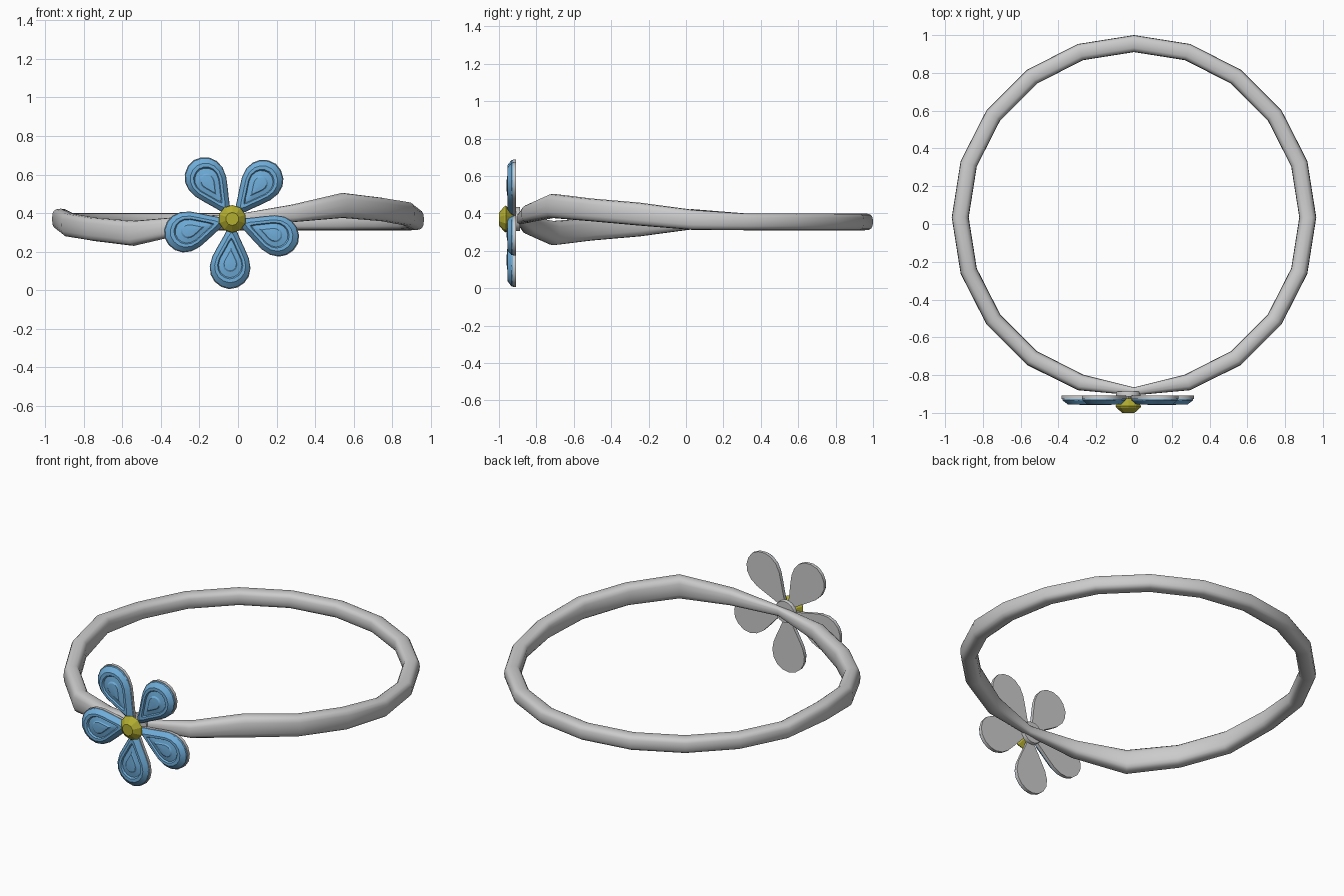
import bpy, bmesh, math
from mathutils import Vector

if "Cube" in bpy.data.objects:
    bpy.data.objects.remove(bpy.data.objects["Cube"])


def material(name, rgb):
    m = bpy.data.materials.new(name)
    m.diffuse_color = (*rgb, 1)
    m.use_nodes = True
    m.node_tree.nodes["Principled BSDF"].inputs["Base Color"].default_value = m.diffuse_color
    return m


def loft(name, rings, mat=None, closed=False, angle=30):
    # skin a list of equal-length rings, capped unless closed
    bm = bmesh.new()
    vs = [[bm.verts.new(p) for p in r] for r in rings]
    n = len(vs[0])
    for i in range(len(vs) if closed else len(vs) - 1):
        a, b = vs[i], vs[(i + 1) % len(vs)]
        for j in range(n):
            k = (j + 1) % n
            bm.faces.new((a[j], a[k], b[k], b[j]))
    if not closed:
        bm.faces.new(vs[0])
        bm.faces.new(vs[-1])
    bmesh.ops.recalc_face_normals(bm, faces=bm.faces)
    me = bpy.data.meshes.new(name)
    bm.to_mesh(me)
    bm.free()
    ob = bpy.data.objects.new(name, me)
    bpy.context.collection.objects.link(ob)
    if mat:
        me.materials.append(mat)
    if angle:
        bpy.ops.object.select_all(action='DESELECT')
        ob.select_set(True)
        bpy.context.view_layer.objects.active = ob
        bpy.ops.object.shade_smooth_by_angle(angle=math.radians(angle))
    return ob


blue = material("petal_blue", (0.16, 0.42, 0.70))
yellow = material("centre_yellow", (0.45, 0.42, 0.03))

# Ring band: 20 stations, (low z, high z, inner radius, outer radius) front to back
half = [(.342, .395, .900, .942), (.353, .445, .875, .962), (.375, .505, .875, .965),
        (.358, .48, .875, .965), (.335, .458, .875, .965), (.312, .42, .875, .965)]
back = (.31, .40, .875, .965)
rings = []
for s in range(20):
    k = min(s, 20 - s)
    lo, hi, r0, r1 = half[k] if k < 6 else back
    if s > 10 and k < 6:  # the left arm dips where the right arm rises
        lo, hi = .735 - hi, .735 - lo
    a = math.radians(-90 + 18 * s)
    ring = []
    for j in range(16):
        t = math.tau * j / 16
        c, d = math.cos(t), math.sin(t)
        u = math.copysign(abs(c) ** .7, c)
        v = math.copysign(abs(d) ** .7, d)
        r = (r0 + r1) / 2 + u * (r1 - r0) / 2
        ring.append((r * math.cos(a), .035 + r * math.sin(a), (lo + hi) / 2 + v * (hi - lo) / 2))
    rings.append(ring)
loft("ring_band", rings, closed=True, angle=40)

# Flower
CX, CZ = -.03, .37
side = [(.05, .021), (.10, .045), (.15, .071), (.20, .095), (.25, .106),
        (.295, .099), (.33, .077), (.355, .042)]
outline = [(.02, 0)] + side + [(.365, 0)] + [(r, -w) for r, w in reversed(side)]


def petal_ring(ang, scale, y, mid=.215):
    d = Vector((math.cos(ang), 0, math.sin(ang)))
    p = Vector((-d.z, 0, d.x))
    return [Vector((CX, y, CZ)) + d * (mid + (r - mid) * scale) + p * w * scale
            for r, w in outline]


for i in range(5):
    a = math.radians(-92.5 + 72 * i)
    # grey backing plate of the petal
    loft(f"petal_back_{i + 1}", [petal_ring(a, 1, -.908), petal_ring(a, 1, -.926)])
    # blue bevelled face with a grooved teardrop in the middle
    profile = [(.98, -.924), (.96, -.934), (.76, -.955), (.62, -.955), (.57, -.946),
               (.36, -.951), (.30, -.957), (.12, -.959)]
    loft(f"petal_face_{i + 1}", [petal_ring(a, s, y, .225) for s, y in profile], blue, angle=20)


def disc_rings(profile, n, turn=0):
    return [[(CX + r * math.cos(math.tau * j / n + turn), y,
              CZ + r * math.sin(math.tau * j / n + turn)) for j in range(n)]
            for r, y in profile]


# Faceted centre stone and the round mount behind the flower
loft("flower_centre", disc_rings([(.03, -.925), (.072, -.963), (.066, -.973), (.034, -1.0)], 10, .3),
     yellow, angle=0)
loft("flower_mount", disc_rings([(.063, -.888), (.065, -.893), (.065, -.912)], 24))
